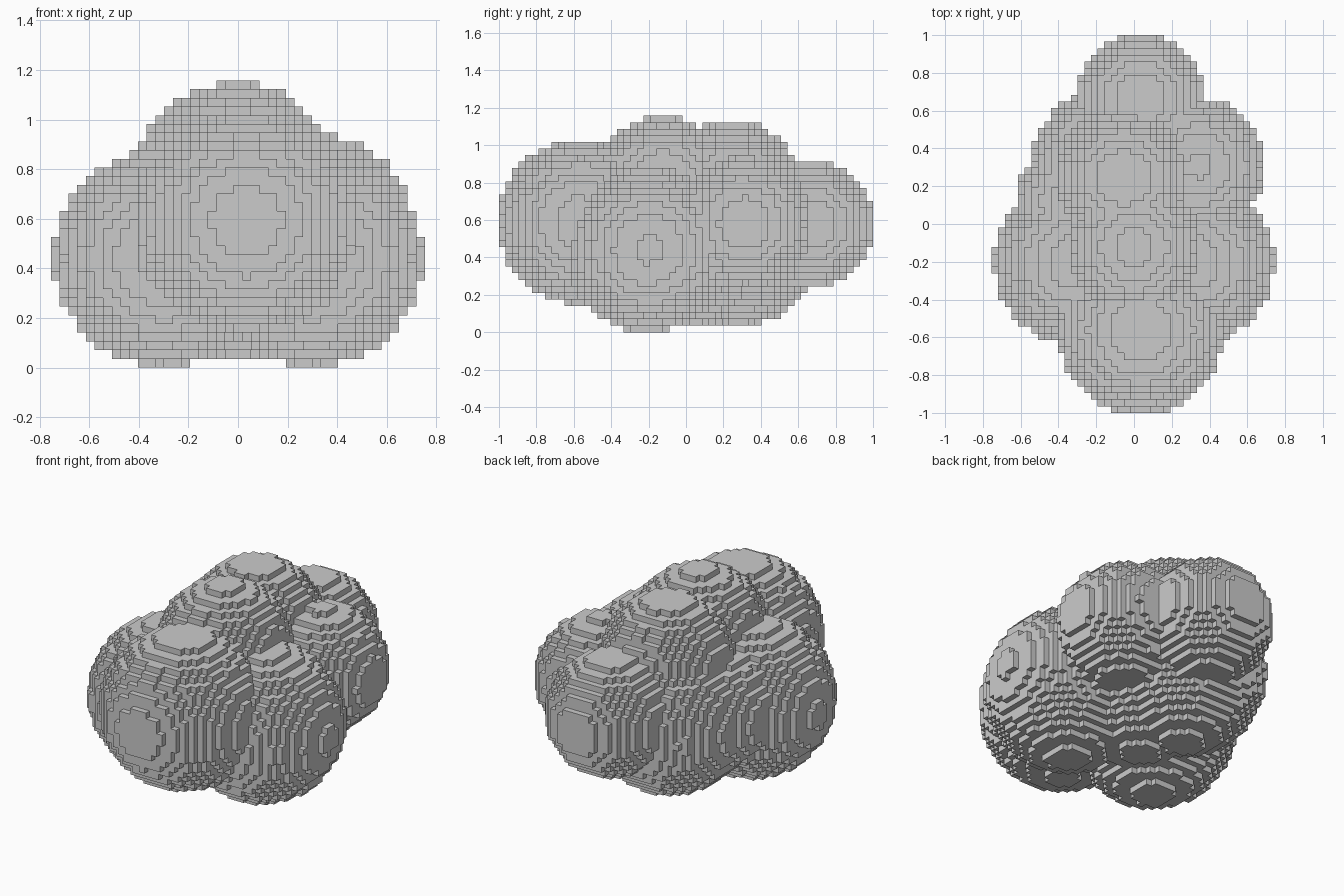
import bpy
import bmesh
from mathutils import Vector

if "Cube" in bpy.data.objects:
    bpy.data.objects.remove(bpy.data.objects["Cube"])

# Blocky cloud: a cluster of balls sampled on a cubic grid
NX, NY, NZ = 43, 57, 33
CELL = 2.0 / NY

# ball centres and radii, in grid cells
balls = [
    (22.5, 47.5, 16.5, 9.75),    # back
    (31.2, 37.4, 16.6, 10.1),    # back right
    (20.0, 35.5, 22.0, 10.35),   # upper back
    (21.5, 24.9, 22.6, 10.3),    # crown
    (22.5, 12.4, 16.8, 12.6),    # front
    (18.5, 36.8, 13.65, 12.6),   # lower back
    (13.5, 32.0, 14.0, 9.7),     # left filler
    (21.5, 30.0, 13.7, 12.6),    # core
]
for x in (12.9, NX - 12.9):      # left and right side balls
    balls.append((x, 22.8, 12.65, 12.6))

# filled cells
filled = set()
for i in range(NX):
    for j in range(NY):
        for k in range(NZ):
            x, y, z = i + 0.5, j + 0.5, k + 0.5
            if any((x - a) ** 2 + (y - b) ** 2 + (z - c) ** 2 <= r * r
                   for a, b, c, r in balls):
                filled.add((i, j, k))

# exposed cell sides become faces
bm = bmesh.new()
verts = {}


def vert(p):
    if p not in verts:
        verts[p] = bm.verts.new(Vector((p[0] - NX / 2, p[1] - NY / 2, p[2])) * CELL)
    return verts[p]


for cell in sorted(filled):
    for axis in range(3):
        u, v = (axis + 1) % 3, (axis + 2) % 3
        for side in (0, 1):
            near = list(cell)
            near[axis] += 2 * side - 1
            if tuple(near) in filled:
                continue
            corners = []
            for du, dv in ((0, 0), (1, 0), (1, 1), (0, 1)):
                p = list(cell)
                p[axis] += side
                p[u] += du
                p[v] += dv
                corners.append(vert(tuple(p)))
            bm.faces.new(corners if side else corners[::-1])

mesh = bpy.data.meshes.new("blocky_cloud")
bm.to_mesh(mesh)
bm.free()
cloud = bpy.data.objects.new("blocky_cloud", mesh)
bpy.context.collection.objects.link(cloud)
